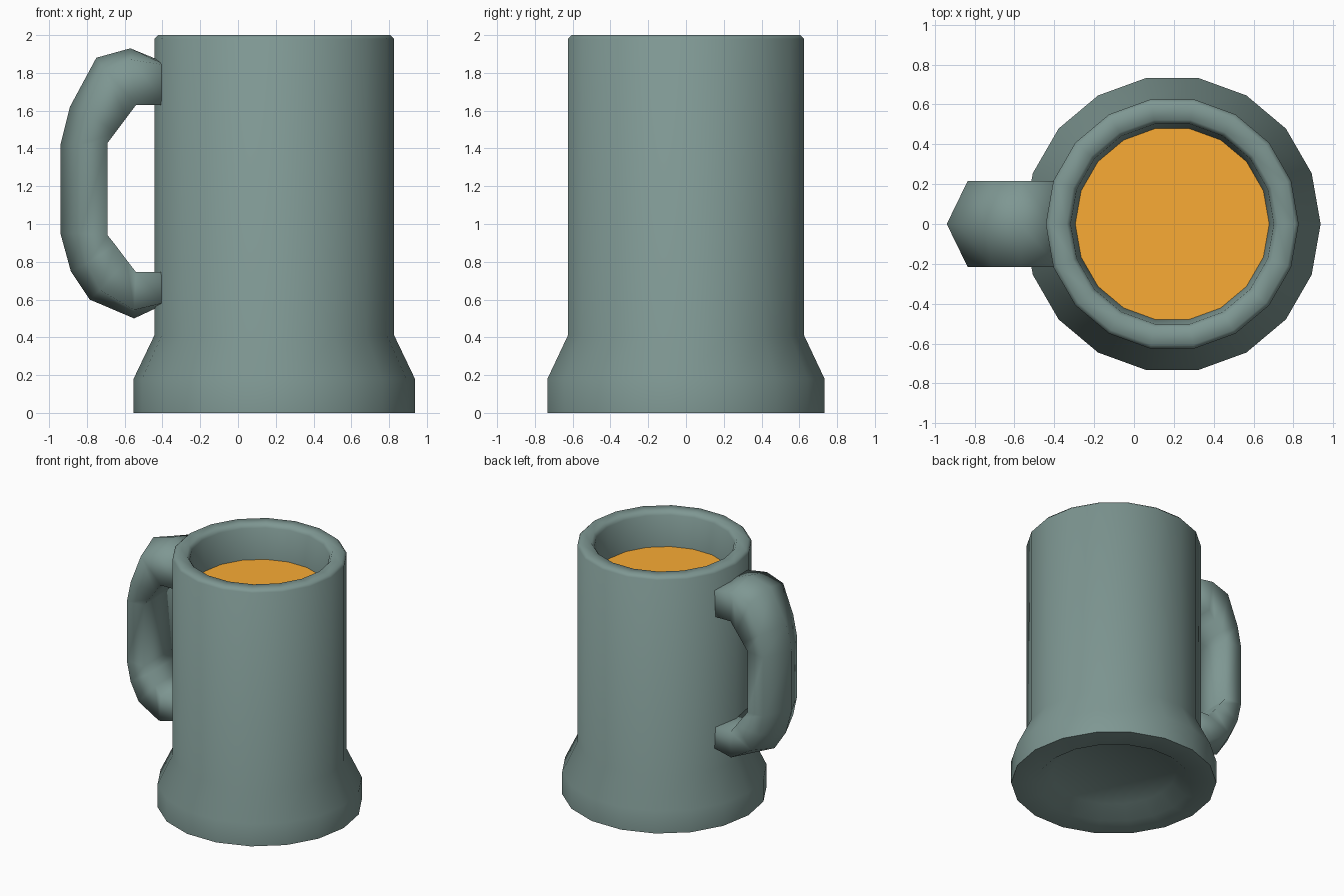
import bpy, bmesh
from math import cos, sin, radians, pi

if "Cube" in bpy.data.objects:
    bpy.data.objects.remove(bpy.data.objects["Cube"])

CX = 0.192     # axis of the mug body
SIDES = 18
GLAZE = (0.21, 0.31, 0.29, 1)
AMBER = (0.95, 0.41, 0.035, 1)


def material(name, color):
    mat = bpy.data.materials.new(name)
    mat.diffuse_color = color
    mat.use_nodes = True
    mat.node_tree.nodes["Principled BSDF"].inputs["Base Color"].default_value = mat.diffuse_color
    return mat


glaze = material("glaze", GLAZE)
amber = material("amber", AMBER)


def finish(bm, name, mat, angle):
    bmesh.ops.recalc_face_normals(bm, faces=bm.faces)
    mesh = bpy.data.meshes.new(name)
    bm.to_mesh(mesh)
    bm.free()
    mesh.materials.append(mat)
    obj = bpy.data.objects.new(name, mesh)
    bpy.context.collection.objects.link(obj)
    bpy.ops.object.select_all(action='DESELECT')
    obj.select_set(True)
    bpy.context.view_layer.objects.active = obj
    bpy.ops.object.shade_smooth_by_angle(angle=radians(angle))
    return obj


def bridge(bm, rings):
    for a, b in zip(rings, rings[1:]):
        n = len(a)
        for i in range(n):
            j = (i + 1) % n
            bm.faces.new((a[i], a[j], b[j], b[i]))


def ring(bm, r, z):
    return [bm.verts.new((CX + r * cos(2 * pi * i / SIDES),
                          r * sin(2 * pi * i / SIDES), z)) for i in range(SIDES)]


# Mug body: recessed foot, flared base, straight wall, bevelled rim, cavity
profile = [(0.45, 0.08), (0.56, 0), (0.745, 0), (0.745, 0.18), (0.635, 0.41),
           (0.635, 1.98), (0.615, 2.0), (0.53, 2.0), (0.51, 1.97), (0.487, 1.73),
           (0.48, 1.66)]
bm = bmesh.new()
rings = [ring(bm, r, z) for r, z in profile]
bridge(bm, rings)
bm.faces.new(rings[0])
bm.faces.new(rings[-1])
finish(bm, "mug_body", glaze, 60)

# Drink surface
bm = bmesh.new()
bm.faces.new(ring(bm, 0.487, 1.728))
drink = finish(bm, "drink", amber, 30)
if drink.data.polygons[0].normal.z < 0:
    drink.data.flip_normals()

# Handle: flat inside, ridged outside; each station is inner (x, z), side, ridge
stations = [
    ((-0.38, 1.63), (-0.38, 1.84), (-0.40, 1.86)),
    ((-0.54, 1.63), (-0.565, 1.87), (-0.57, 1.93)),
    ((-0.59, 1.563), (-0.71, 1.82), (-0.75, 1.88)),
    ((-0.65, 1.483), (-0.80, 1.59), (-0.89, 1.62)),
    ((-0.69, 1.43), (-0.835, 1.42), (-0.94, 1.42)),
    ((-0.69, 0.94), (-0.835, 0.95), (-0.94, 0.95)),
    ((-0.65, 0.89), (-0.80, 0.79), (-0.885, 0.75)),
    ((-0.59, 0.81), (-0.73, 0.65), (-0.785, 0.60)),
    ((-0.54, 0.745), (-0.55, 0.545), (-0.55, 0.50)),
    ((-0.38, 0.745), (-0.38, 0.585), (-0.40, 0.57)),
]
W = 0.216
bm = bmesh.new()
rings = []
for inner, side, ridge in stations:
    section = [(inner, -W * 0.96), (side, -W), (ridge, 0), (side, W), (inner, W * 0.96)]
    rings.append([bm.verts.new((p[0], y, p[1])) for p, y in section])
bridge(bm, rings)
bm.faces.new(rings[0])
bm.faces.new(rings[-1])
finish(bm, "handle", glaze, 110)
